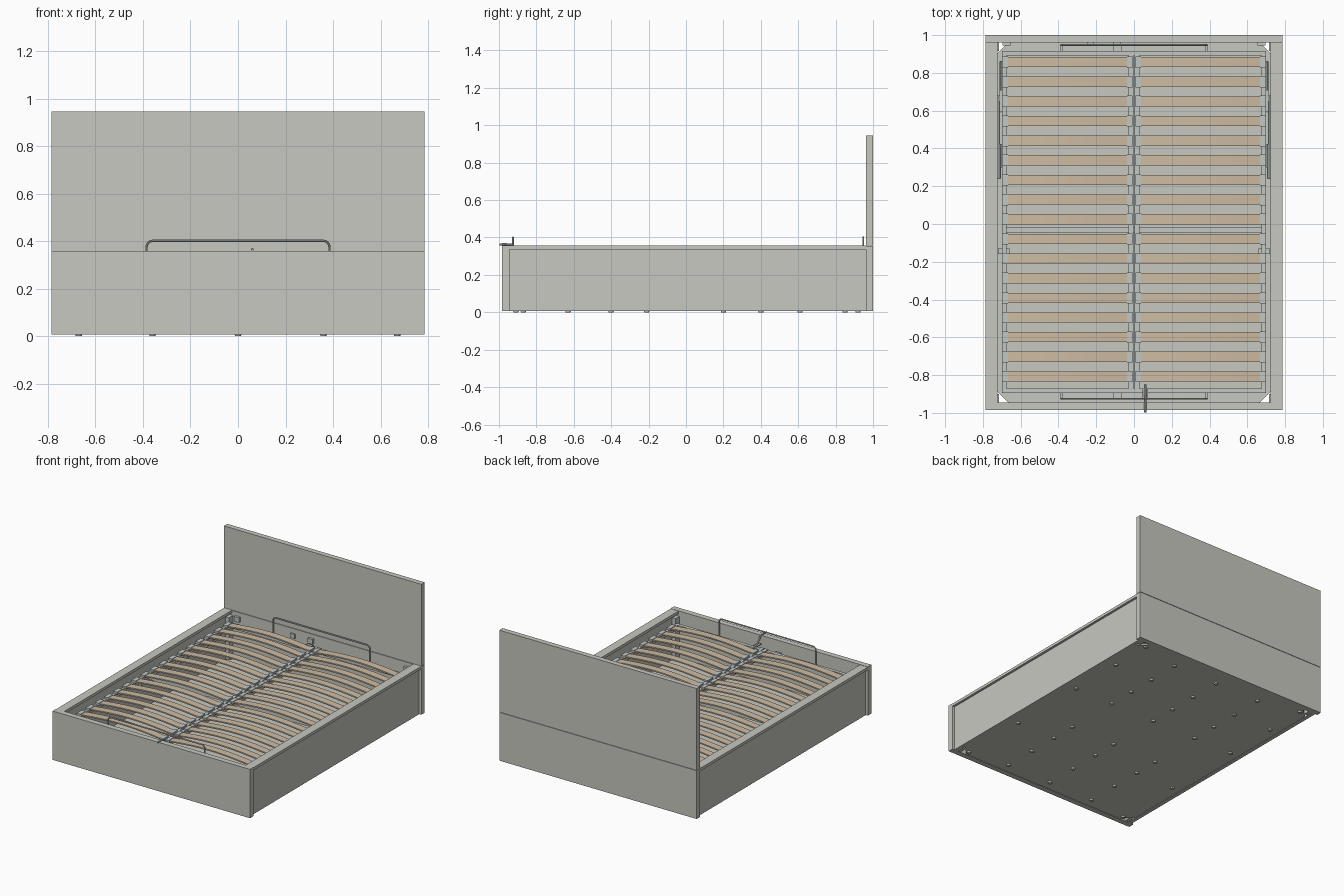
import bpy, bmesh, math
from mathutils import Vector

if "Cube" in bpy.data.objects:
    bpy.data.objects.remove(bpy.data.objects["Cube"])


def material(name, rgb):
    m = bpy.data.materials.new(name)
    m.diffuse_color = (*rgb, 1)
    m.use_nodes = True
    m.node_tree.nodes["Principled BSDF"].inputs["Base Color"].default_value = m.diffuse_color
    return m


GREY = material("warm grey board", (0.575, 0.58, 0.53))
METAL = material("cool grey metal", (0.54, 0.58, 0.56))
WOOD = material("birch veneer", (0.61, 0.50, 0.36))


def finish(name, bm, mat, smooth=False):
    bmesh.ops.recalc_face_normals(bm, faces=bm.faces)
    me = bpy.data.meshes.new(name)
    bm.to_mesh(me)
    bm.free()
    me.materials.append(mat)
    ob = bpy.data.objects.new(name, me)
    bpy.context.collection.objects.link(ob)
    if smooth:
        bpy.context.view_layer.objects.active = ob
        ob.select_set(True)
        bpy.ops.object.shade_smooth_by_angle()
        ob.select_set(False)
    return ob


def add_box(bm, x0, x1, y0, y1, z0, z1):
    vs = bmesh.ops.create_cube(bm, size=1)["verts"]
    for v in vs:
        v.co = Vector(((x0 + x1) / 2 + v.co.x * (x1 - x0),
                       (y0 + y1) / 2 + v.co.y * (y1 - y0),
                       (z0 + z1) / 2 + v.co.z * (z1 - z0)))


def boxes(name, mat, *dims):
    bm = bmesh.new()
    for d in dims:
        add_box(bm, *d)
    return finish(name, bm, mat)


def mirrored(x0, x1, *rest):
    return [(x0, x1, *rest), (-x1, -x0, *rest)]


def prism(bm, outline, z0, z1):
    f = bm.faces.new([bm.verts.new((x, y, z0)) for x, y in outline])
    ext = bmesh.ops.extrude_face_region(bm, geom=[f])["geom"]
    for v in ext:
        if isinstance(v, bmesh.types.BMVert):
            v.co.z = z1


def tube(name, points, radius, mat, sides=8):
    """Round bar swept through a list of points."""
    bm = bmesh.new()
    pts = [Vector(p) for p in points]
    rings = []
    for i, p in enumerate(pts):
        t = (pts[min(i + 1, len(pts) - 1)] - pts[max(i - 1, 0)]).normalized()
        side = Vector((0, 1, 0)) if abs(t.y) < 0.8 else Vector((1, 0, 0))
        u = t.cross(side).normalized()
        w = t.cross(u)
        rings.append([bm.verts.new(p + radius * (math.cos(a) * u + math.sin(a) * w))
                      for a in (2 * math.pi * k / sides for k in range(sides))])
    for a, b in zip(rings, rings[1:]):
        for k in range(sides):
            n = (k + 1) % sides
            bm.faces.new((a[k], a[n], b[n], b[k]))
    bm.faces.new(rings[0])
    bm.faces.new(rings[-1])
    return finish(name, bm, mat, True)


# Boards: headboard in two pieces with a fine seam, footboard, sides with caps
boxes("headboard_lower", GREY, (-0.785, 0.785, 0.962, 1.0, 0.007, 0.354))
boxes("headboard_upper", GREY, (-0.785, 0.785, 0.962, 1.0, 0.357, 0.945))
boxes("footboard", GREY, (-0.785, 0.785, -0.985, -0.945, 0.007, 0.358))
boxes("side_panels", GREY, *mirrored(0.74, 0.768, -0.945, 0.962, 0.007, 0.336))
boxes("side_caps", GREY, *mirrored(0.722, 0.785, -0.945, 0.962, 0.336, 0.356))

# Storage floor with cut corners
bm = bmesh.new()
X, Y0, Y1, C = 0.74, -0.945, 0.962, 0.075
prism(bm, [(-X + C, Y0), (X - C, Y0), (X, Y0 + C), (X, Y1 - C),
           (X - C, Y1), (-X + C, Y1), (-X, Y1 - C), (-X, Y0 + C)], 0.01, 0.022)
finish("storage_floor", bm, GREY)

# Corner brackets inside the frame
bm = bmesh.new()
for x in (-0.74, 0.74):
    for y in (Y0, Y1):
        sx, sy = -math.copysign(1, x), -math.copysign(1, y)
        xs, ys = sorted((x, x + sx * 0.025)), sorted((y, y + sy * 0.045))
        add_box(bm, *xs, *ys, 0.01, 0.32)
finish("corner_brackets", bm, METAL)

# Round glide feet
bm = bmesh.new()
spots = [(x, y) for x in (-0.36, 0, 0.36) for y in (-0.87, -0.63, -0.4, -0.21, 0.2, 0.4, 0.61, 0.85)]
spots += [(s * 0.67, y) for s in (-1, 1) for y in (-0.91, -0.4, 0.2, 0.61, 0.92)]
for x, y in spots:
    r = bmesh.ops.create_cone(bm, cap_ends=True, segments=12, radius1=0.013, radius2=0.015, depth=0.012)
    bmesh.ops.translate(bm, verts=r["verts"], vec=(x, y, 0.006))
finish("glide_feet", bm, METAL, True)

# Lifting slat frame: outer rails, twin centre rails, cross beam
boxes("slat_frame", METAL,
      *mirrored(0.675, 0.698, -0.895, 0.915, 0.265, 0.295),
      *mirrored(0.003, 0.028, -0.895, 0.915, 0.265, 0.30),
      (-0.698, 0.698, -0.895, -0.87, 0.265, 0.295),
      (-0.698, 0.698, 0.892, 0.915, 0.265, 0.295),
      (-0.698, 0.698, -0.045, -0.018, 0.255, 0.285))

# Arched wooden slats held by end caps
PITCH, N = 0.104, 10
slats, caps = bmesh.new(), bmesh.new()
for i in range(17):
    y = 0.857 - i * PITCH
    for s in (-1, 1):
        rings = []
        for k in range(N + 1):
            t = k / N
            x, z = s * (0.03 + 0.645 * t), 0.296 + 0.022 * math.sin(math.pi * t)
            rings.append([slats.verts.new((x, y + dy, z + dz)) for dy, dz in
                          ((-0.027, 0), (0.027, 0), (0.027, 0.009), (-0.027, 0.009))])
        for a, b in zip(rings, rings[1:]):
            for k in range(4):
                n = (k + 1) % 4
                slats.faces.new((a[k], a[n], b[n], b[k]))
        slats.faces.new(rings[0])
        slats.faces.new(rings[-1])
        for x0, x1 in ((0.008, 0.036), (0.667, 0.698)):
            add_box(caps, *sorted((s * x0, s * x1)), y - 0.03, y + 0.03, 0.29, 0.309)
finish("wooden_slats", slats, WOOD, True)
finish("slat_end_caps", caps, METAL)

# Mattress stop hoops at head and foot
for name, y in (("foot_mattress_stop", -0.925), ("head_mattress_stop", 0.948)):
    path = [(-0.385, y, 0.27)]
    for cx, a0 in ((-0.36, 180), (0.36, 90)):
        for k in range(5):
            a = math.radians(a0 - 22.5 * k)
            path.append((cx + 0.025 * math.cos(a), y, 0.376 + 0.025 * math.sin(a)))
    path.append((0.385, y, 0.27))
    tube(name, path, 0.005, METAL)
    e = -0.88 if y < 0 else 0.9
    y0, y1 = sorted((y, e))
    boxes(name + "_arms", METAL, *mirrored(0.378, 0.392, y0, y1, 0.266, 0.278),
          (-0.11, -0.065, y0, y1, 0.27, 0.285))

# Brackets on the inside of the headboard
boxes("headboard_brackets", METAL, *mirrored(0.655, 0.695, 0.945, 0.962, 0.29, 0.325),
      (-0.11, -0.07, 0.945, 0.962, 0.29, 0.325), (-0.25, -0.215, 0.95, 0.962, 0.29, 0.32))

# Lift mechanism: base plates, hinge arms and gas struts on both sides
boxes("lift_plates", METAL, *mirrored(0.725, 0.74, 0.22, 0.84, 0.20, 0.25),
      *mirrored(0.70, 0.712, 0.42, 0.71, 0.25, 0.285),
      *mirrored(0.66, 0.72, -0.16, -0.13, 0.255, 0.285))
for s, side in ((-1, "left"), (1, "right")):
    tube(side + "_gas_strut", [(s * 0.715, 0.24, 0.22), (s * 0.715, 0.68, 0.27)], 0.011, METAL)
    tube(side + "_front_hinge_arm", [(s * 0.705, 0.3, 0.21), (s * 0.705, 0.6, 0.28)], 0.008, METAL)
    tube(side + "_rear_hinge_arm", [(s * 0.705, 0.62, 0.21), (s * 0.705, 0.86, 0.28)], 0.008, METAL)

# Pull strap looped over the footboard
tube("pull_strap", [(0.06, -0.85, 0.30), (0.06, -0.90, 0.32), (0.06, -0.935, 0.362),
                    (0.06, -0.97, 0.364), (0.06, -0.998, 0.362)], 0.006, METAL)
boxes("strap_tab", METAL, (0.045, 0.075, -0.92, -0.87, 0.305, 0.312))
